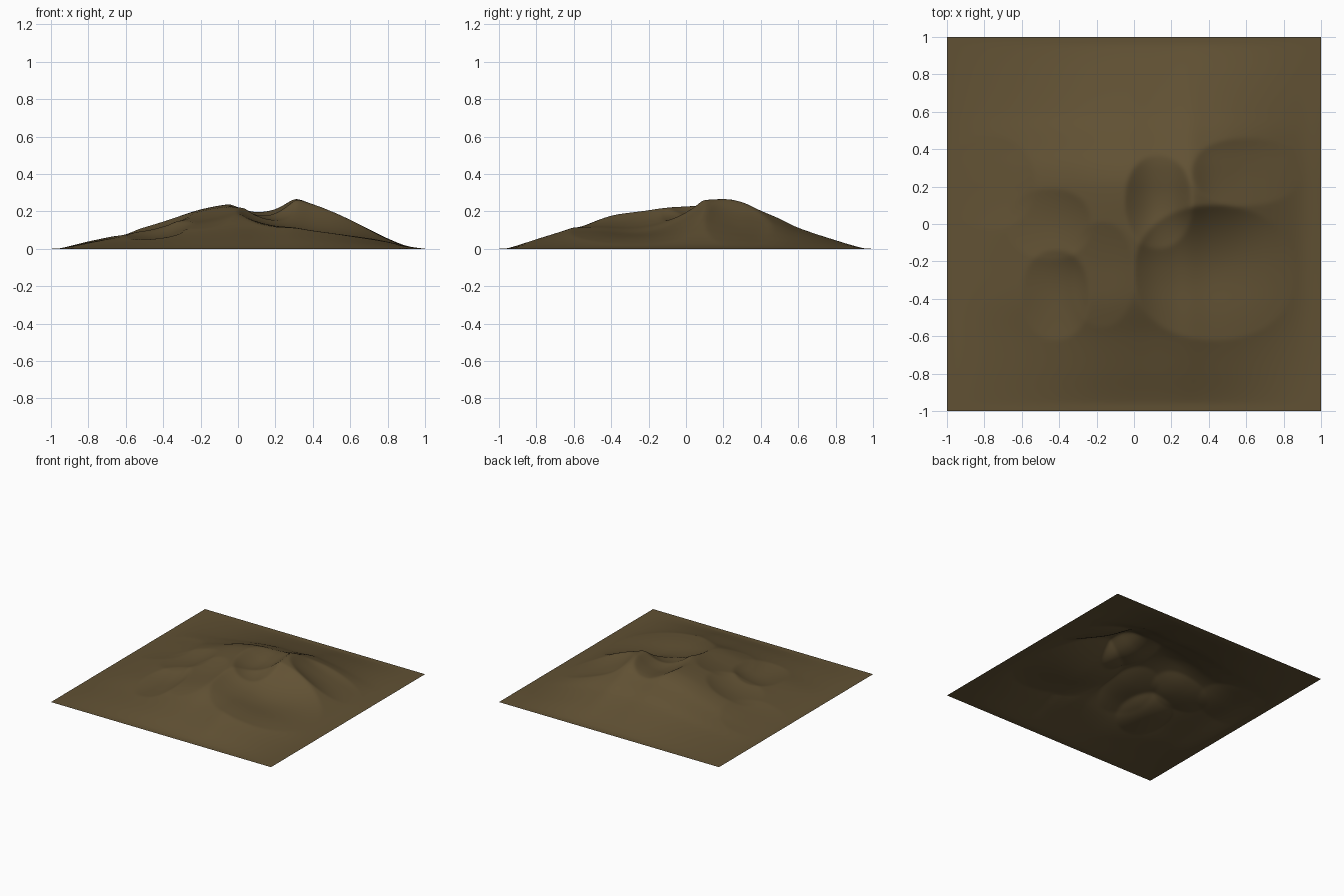
import bpy, bmesh

if "Cube" in bpy.data.objects:
    bpy.data.objects.remove(bpy.data.objects["Cube"])

# Silhouette profiles: height along x, relative height along y
X_PROFILE = [(-1, 0), (-.95, .003), (-.8, .042), (-.6, .087), (-.4, .145), (-.2, .21), (-.03, .24),
             (.1, .24), (.2, .252), (.3, .268), (.4, .24), (.5, .205), (.6, .158), (.7, .106),
             (.8, .056), (.9, .016), (1, 0)]
Y_PROFILE = [(-1, 0), (-.95, .015), (-.8, .19), (-.6, .43), (-.4, .73), (-.2, .86), (0, .95),
             (.2, 1), (.3, .93), (.4, .76), (.5, .6), (.6, .42), (.8, .17), (.95, .01), (1, 0)]

# Hollows with creased rims: centre x, y, radius x, y, fraction of the hill removed
HOLLOWS = [
    (-.42, -.38, .18, .24, .40),
    (.13, .12, .18, .25, .28),
    (.43, -.26, .43, .36, .57),
    (.60, .28, .29, .18, .28),
    (-.45, .0, .22, .19, .18),
    (-.77, .22, .24, .25, .25),
    (-.17, -.27, .17, .28, .14),
]


def sample(points, t):
    """Smooth cubic interpolation through profile points."""
    n = len(points)
    for i in range(n - 1):
        (x0, y0), (x1, y1) = points[i], points[i + 1]
        if t <= x1 or i == n - 2:
            xa, ya = points[max(i - 1, 0)]
            xb, yb = points[min(i + 2, n - 1)]
            w = x1 - x0
            m0 = (y1 - ya) / (x1 - xa) * w
            m1 = (yb - y0) / (xb - x0) * w
            u = (t - x0) / w
            return ((2*u**3 - 3*u**2 + 1) * y0 + (u**3 - 2*u**2 + u) * m0
                    + (3*u**2 - 2*u**3) * y1 + (u**3 - u**2) * m1)


def height(x, y):
    h = sample(X_PROFILE, x) * sample(Y_PROFILE, y)
    for cx, cy, rx, ry, part in HOLLOWS:
        r = (abs((x - cx) / rx) ** 2.2 + abs((y - cy) / ry) ** 2.2) ** (1 / 2.2)
        if r < 1:
            h *= 1 - part * (1 - r * r)
    return max(0.0, h)


# Terrain sheet
bm = bmesh.new()
bmesh.ops.create_grid(bm, x_segments=160, y_segments=160, size=1)
for v in bm.verts:
    v.co.z = height(v.co.x, v.co.y)
# Soften the creases slightly
for _ in range(2):
    inner = [v for v in bm.verts if not v.is_boundary]
    bmesh.ops.smooth_vert(bm, verts=inner, factor=.5, use_axis_z=True)
mesh = bpy.data.meshes.new("terrain")
bm.to_mesh(mesh)
bm.free()
for p in mesh.polygons:
    p.use_smooth = True
terrain = bpy.data.objects.new("terrain", mesh)
bpy.context.collection.objects.link(terrain)

# Earth colour
earth = bpy.data.materials.new("earth")
earth.diffuse_color = (.12, .083, .034, 1)
earth.use_nodes = True
earth.node_tree.nodes["Principled BSDF"].inputs["Base Color"].default_value = earth.diffuse_color
mesh.materials.append(earth)
